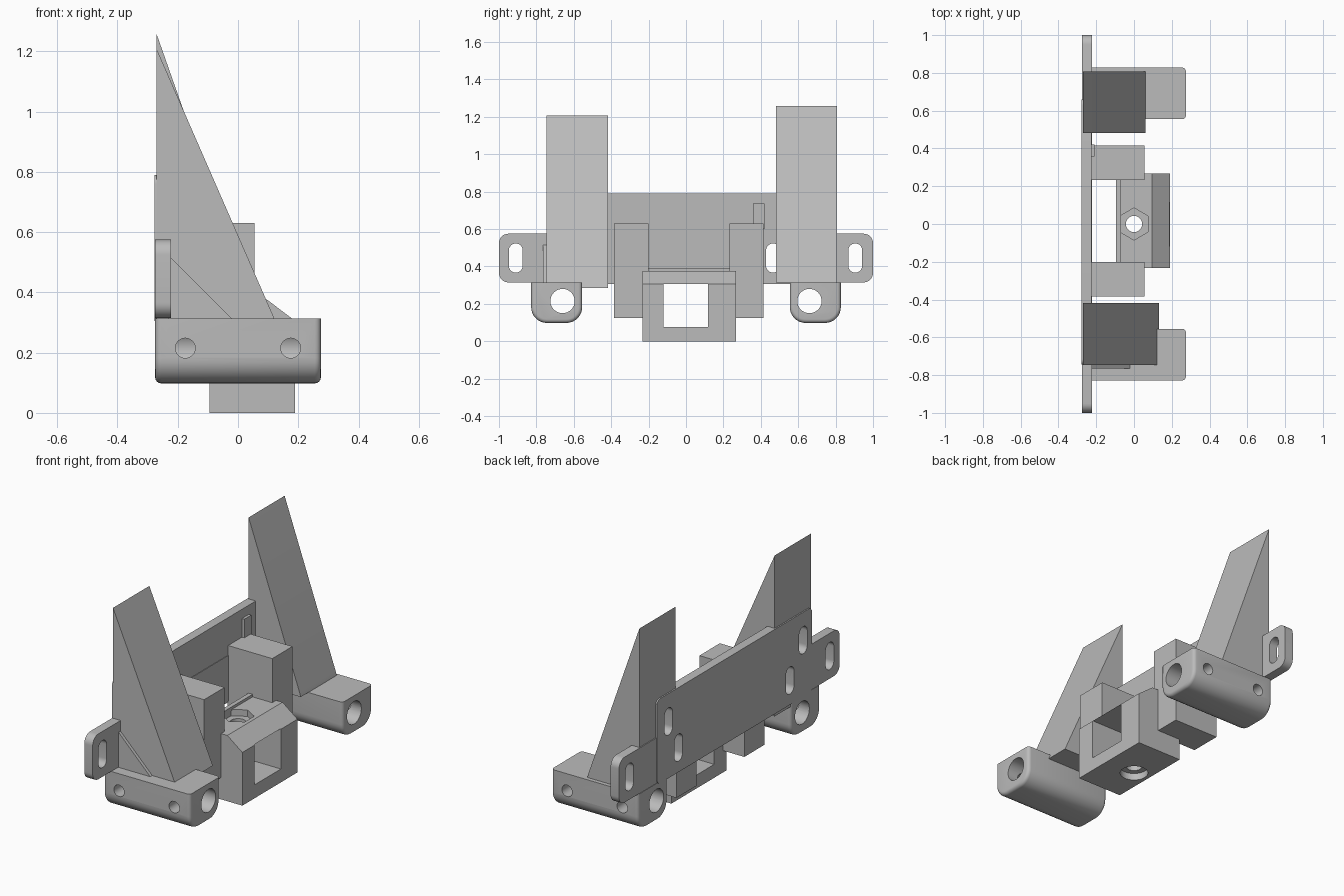
import bpy, bmesh, math
from mathutils import Vector

old = bpy.data.objects.get("Cube")
if old:
    bpy.data.objects.remove(old)

grey = bpy.data.materials.new("plain grey")
grey.use_nodes = True
COLOUR = (0.5, 0.5, 0.5, 1)
grey.diffuse_color = COLOUR
grey.node_tree.nodes["Principled BSDF"].inputs["Base Color"].default_value = COLOUR


def prism(name, points, axis, low, high):
    """Extrude a 2D outline along an axis; outline uses the other two axes in order."""
    bm = bmesh.new()

    def place(p, t):
        co = list(p)
        co.insert("xyz".index(axis), t)
        return bm.verts.new(co)

    face = bm.faces.new([place(p, low) for p in points])
    out = bmesh.ops.extrude_face_region(bm, geom=[face])
    shift = Vector([high - low if a == axis else 0 for a in "xyz"])
    bmesh.ops.translate(bm, vec=shift, verts=[v for v in out["geom"] if isinstance(v, bmesh.types.BMVert)])
    bmesh.ops.recalc_face_normals(bm, faces=bm.faces)
    mesh = bpy.data.meshes.new(name)
    bm.to_mesh(mesh)
    bm.free()
    mesh.materials.append(grey)
    obj = bpy.data.objects.new(name, mesh)
    bpy.context.collection.objects.link(obj)
    return obj


def rect(a0, a1, b0, b1):
    return [(a0, b0), (a1, b0), (a1, b1), (a0, b1)]


def ring(a, b, r, n=32, turn=0.0):
    return [(a + r * math.cos(turn + math.tau * i / n), b + r * math.sin(turn + math.tau * i / n)) for i in range(n)]


def rounded(a0, a1, b0, b1, r, r_top=None, n=8):
    """Rectangle with rounded lower corners and optionally different upper ones."""
    r_top = r if r_top is None else r_top
    pts = []
    for a, b, sa, sb, start, rad in ((a0, b0, 1, 1, 2, r), (a1, b0, -1, 1, 3, r),
                                     (a1, b1, -1, -1, 0, r_top), (a0, b1, 1, -1, 1, r_top)):
        if rad == 0:
            pts.append((a, b))
            continue
        for i in range(n + 1):
            t = (start + i / n) * math.pi / 2
            pts.append((a + sa * rad + rad * math.cos(t), b + sb * rad + rad * math.sin(t)))
    # full-radius slots would repeat points, so drop duplicates
    return [p for i, p in enumerate(pts) if math.dist(p, pts[i - 1]) > 1e-5]


def slot(y, z, low=-0.4, high=0.0):
    return prism("slot_cutter", rounded(y - 0.037, y + 0.037, z - 0.078, z + 0.078, 0.037), "x", low, high)


def modify(obj, kind, **settings):
    mod = obj.modifiers.new(kind.lower(), kind)
    for key, value in settings.items():
        setattr(mod, key, value)
    bpy.ops.object.select_all(action="DESELECT")
    bpy.context.view_layer.objects.active = obj
    obj.select_set(True)
    bpy.ops.object.modifier_apply(modifier=mod.name)


def boolean(obj, cutters, operation="DIFFERENCE"):
    for cutter in cutters:
        modify(obj, "BOOLEAN", operation=operation, solver="EXACT", object=cutter)
        bpy.data.objects.remove(cutter)


# Mounting plate: long eared strip plus taller centre panel
plate = prism("mounting_plate", rounded(-1, 1, 0.315, 0.575, 0.05), "x", -0.275, -0.222)
panel = prism("centre_panel", rounded(-0.745, 0.66, 0.305, 0.79, 0.03), "x", -0.278, -0.225)
boolean(plate, [panel], "UNION")
upper_slots = [(0.555, 0.63), (-0.665, 0.63)]
lower_slots = [(0.465, 0.445), (-0.545, 0.445)]
ears = [(0.905, 0.445), (-0.91, 0.445)]
boolean(plate, [slot(*p) for p in upper_slots + lower_slots + ears])

# Tall sloping wedges
back_wedge = prism("back_wedge", [(-0.27, 0.315), (0.06, 0.315), (0.055, 0.335), (-0.27, 1.257)],
                   "y", 0.482, 0.808)
front_wedge = prism("front_wedge", [(-0.27, 0.285), (0.133, 0.285), (-0.27, 1.208)], "y", -0.747, -0.418)
for wedge in (back_wedge, front_wedge):
    boolean(wedge, [slot(y, z, -0.4, -0.225) for y, z in upper_slots + lower_slots])

# Thin gusset beside the front wedge
prism("front_gusset", [(-0.23, 0.31), (-0.018, 0.31), (-0.23, 0.522)], "y", -0.765, -0.74)

# Rod holder bars with rounded undersides and screw holes
for name, side in (("back", 1), ("front", -1)):
    y0, y1 = sorted((0.555 * side, 0.828 * side))
    bar = prism(name + "_rod_holder", rounded(y0, y1, 0.098, 0.313, 0.085, 0), "x", -0.275, 0.275)
    bm = bmesh.new()
    bm.from_mesh(bar.data)
    rim = [e for e in bm.edges if abs(e.verts[0].co.x - e.verts[1].co.x) < 1e-4
           and sum(v.co.z for v in e.verts) / 2 < 0.312]
    bmesh.ops.bevel(bm, geom=rim, offset=0.02, segments=4, profile=0.5, affect="EDGES")
    bm.to_mesh(bar.data)
    bm.free()
    cutters = [prism("rod_cutter", ring(0.66 * side, 0.215, 0.065), "x", -0.4, 0.4)]
    for x in (-0.175, 0.175):
        cutters.append(prism("screw_cutter", ring(x, 0.215, 0.033, 24), "y",
                             *sorted((0.66 * side, 0.9 * side))))
    boolean(bar, cutters)

# Side blocks joining the plate to the centre housing
prism("back_side_block", rect(-0.23, 0.055, 0.125, 0.63), "y", 0.232, 0.415)
prism("front_side_block", rect(-0.23, 0.055, 0.125, 0.63), "y", -0.385, -0.2)

# Centre housing with chamfered top, window, nut recess and screw hole
housing = prism("centre_housing", [(-0.095, 0), (0.19, 0), (0.19, 0.305), (0.095, 0.377), (-0.095, 0.377)],
                "y", -0.232, 0.268)
boolean(housing, [
    prism("window_cutter", rect(-0.12, 0.117, 0.077, 0.307), "x", -0.3, 0.3),
    prism("bolt_cutter", ring(0, 0, 0.043), "z", -0.1, 0.5),
    prism("nut_cutter", ring(0, 0, 0.085, 6, math.pi / 2), "z", 0.34, 0.5),
    prism("head_cutter", ring(0, 0, 0.075), "z", -0.1, 0.04),
])
prism("housing_lip", rect(-0.095, -0.07, 0.37, 0.392), "y", -0.2, 0.235)

# Small raised rib on the plate
prism("plate_rib", rect(0.357, 0.42, 0.6, 0.737), "x", -0.228, -0.21)

# Crisp edges with smooth rounded surfaces
bpy.ops.object.select_all(action="DESELECT")
for obj in bpy.context.collection.objects:
    if obj.type == "MESH" and grey.name in obj.data.materials:
        obj.select_set(True)
        bpy.context.view_layer.objects.active = obj
bpy.ops.object.shade_smooth_by_angle(angle=math.radians(30))
